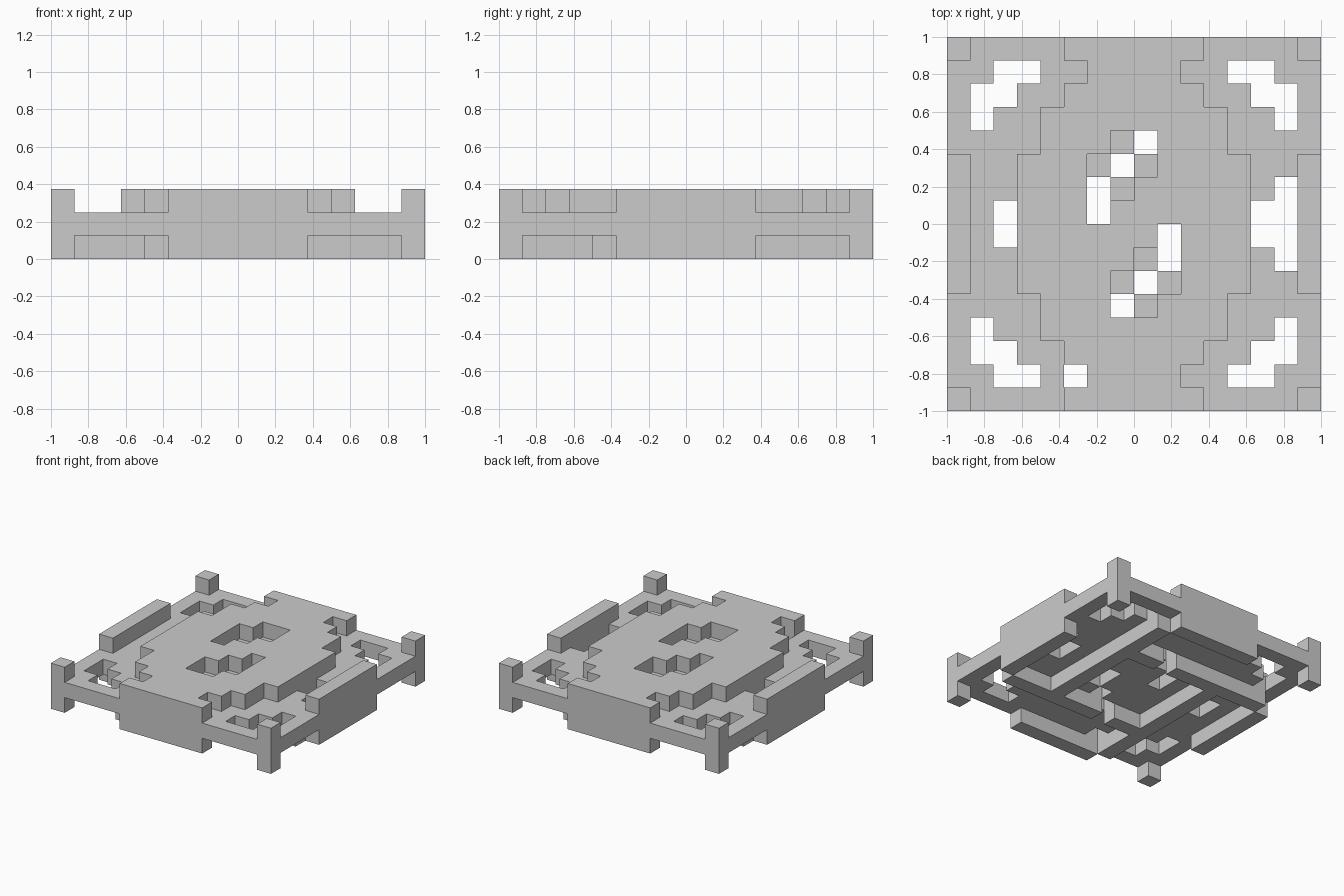
import bpy
import bmesh

if "Cube" in bpy.data.objects:
    bpy.data.objects.remove(bpy.data.objects["Cube"], do_unlink=True)

N = 16               # blocks per side
S = 2 / N            # block size

grey = bpy.data.materials.new("stone_grey")
grey.use_nodes = True
colour = (0.6, 0.6, 0.6, 1)
grey.diffuse_color = colour
grey.node_tree.nodes["Principled BSDF"].inputs["Base Color"].default_value = colour


def block(i0, i1, j0, j1, *layers):
    """Cells of an inclusive box on the given layers."""
    return {(i, j, k) for i in range(i0, i1 + 1) for j in range(j0, j1 + 1) for k in layers}


def turn(cells):
    """Quarter turn about the centre."""
    return {(N - 1 - j, i, k) for i, j, k in cells}


def around(cells, step=1):
    """Repeat cells by quarter turns (step 1) or a half turn (step 2)."""
    result, current = set(), cells
    for n in range(4):
        if n % step == 0:
            result |= current
        current = turn(current)
    return result


# Openings through the plate
corner_slots = around(block(2, 3, 1, 1, 1) | block(1, 2, 2, 2, 1) | block(1, 1, 3, 3, 1))
side_slots = block(2, 2, 7, 8, 1) | block(13, 13, 7, 8, 1) | block(14, 14, 6, 9, 1)
notch_slot = block(5, 5, 1, 1, 1)
centre_slots = around(block(8, 8, 11, 11, 0, 1, 2) | block(7, 7, 10, 10, 0, 1, 2)
                      | block(6, 6, 8, 9, 0, 1, 2), 2)
# Shallow steps beside the centre slots
steps = around(block(7, 7, 11, 11, 2) | block(6, 6, 10, 10, 2)
               | block(8, 8, 10, 10, 2) | block(7, 7, 9, 9, 2), 2)

# Solid parts
parts = {
    "base_plate": block(0, 15, 0, 15, 1) - corner_slots - side_slots - notch_slot - centre_slots,
    "corner_posts": around(block(0, 0, 0, 0, 0, 2)),
    "edge_rails": around(block(0, 0, 5, 10, 0, 2)),
    "raised_deck": (block(3, 12, 5, 10, 2) | block(4, 11, 3, 12, 2) | block(5, 10, 2, 13, 2)
                    | block(6, 9, 1, 14, 2)) - centre_slots - steps,
    "underside_bars": around(block(4, 14, 4, 4, 0)) - centre_slots,
}
solid = set().union(*parts.values())

# The four corners of each outward face, as offsets within a block
SIDES = {
    (1, 0, 0): ((1, 0, 0), (1, 1, 0), (1, 1, 1), (1, 0, 1)),
    (0, 1, 0): ((1, 1, 0), (0, 1, 0), (0, 1, 1), (1, 1, 1)),
    (0, 0, 1): ((0, 0, 1), (1, 0, 1), (1, 1, 1), (0, 1, 1)),
}
for normal, ring in list(SIDES.items()):
    axis = normal.index(1)
    opposite = tuple(-n for n in normal)
    SIDES[opposite] = tuple(tuple(0 if a == axis else c for a, c in enumerate(p))
                            for p in reversed(ring))


def build(name, cells):
    """Mesh the exposed faces of a part."""
    bm = bmesh.new()
    for cell in sorted(cells):
        for normal, ring in SIDES.items():
            if tuple(c + n for c, n in zip(cell, normal)) in solid:
                continue
            corners = [[c + p for c, p in zip(cell, point)] for point in ring]
            bm.faces.new([bm.verts.new((x * S - 1, y * S - 1, z * S)) for x, y, z in corners])
    bmesh.ops.remove_doubles(bm, verts=bm.verts, dist=S / 100)
    mesh = bpy.data.meshes.new(name)
    bm.to_mesh(mesh)
    bm.free()
    mesh.materials.append(grey)
    bpy.context.collection.objects.link(bpy.data.objects.new(name, mesh))


for name, cells in parts.items():
    build(name, cells)
